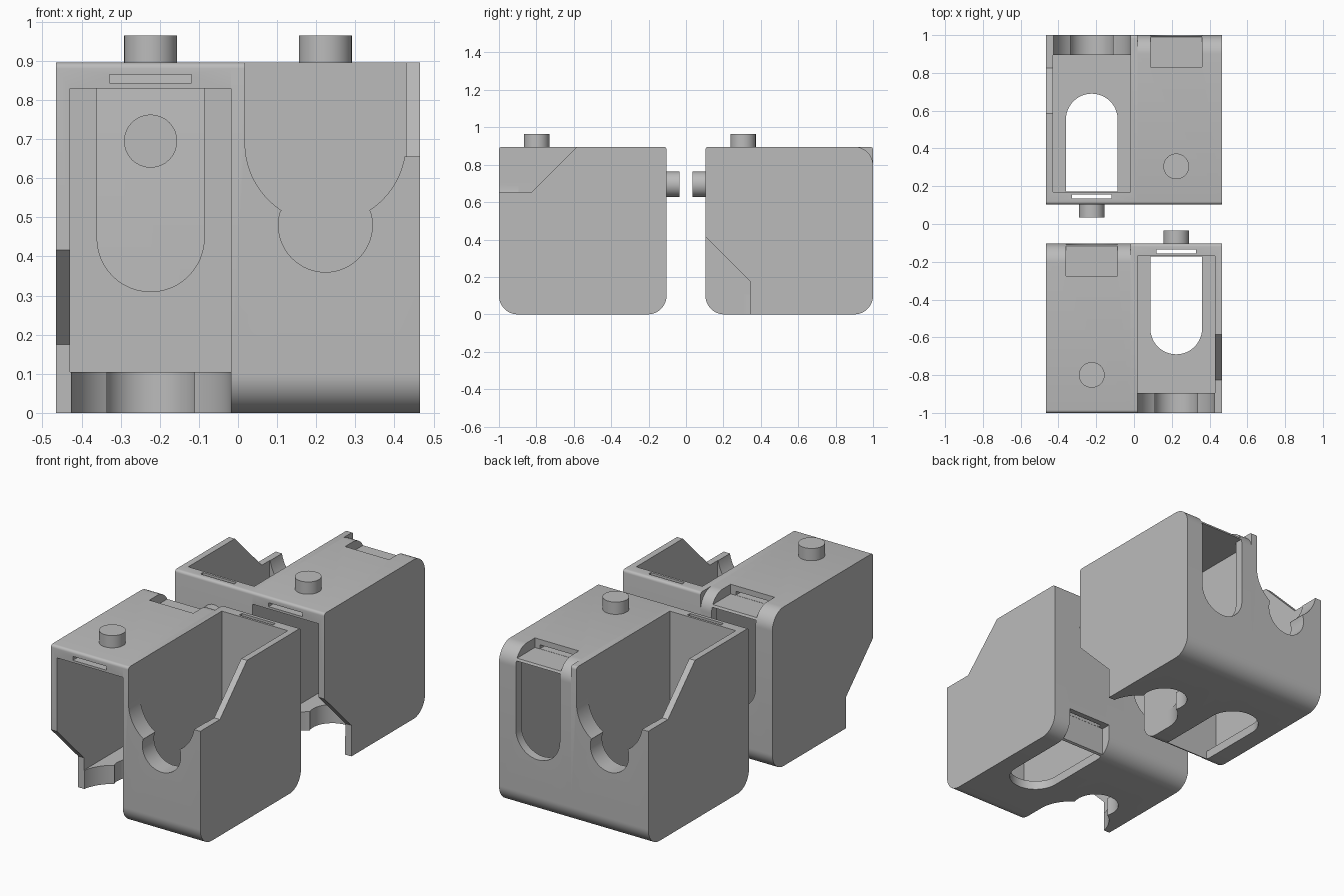
import bpy, bmesh
from math import sin, cos, radians

if "Cube" in bpy.data.objects:
    bpy.data.objects.remove(bpy.data.objects["Cube"])

grey = bpy.data.materials.new("plain_grey")
grey.use_nodes = True
grey.diffuse_color = (0.5, 0.5, 0.5, 1)
grey.node_tree.nodes["Principled BSDF"].inputs["Base Color"].default_value = (0.5, 0.5, 0.5, 1)

S = 0.896        # block size
MID = 0.2235     # pocket centre from the middle plane
HALF = 0.2055    # half width of the pocket
OUT = 0.2415     # outer face from the pocket centre
SLOT = 0.137     # half width of strap slot
SIDE, UP, ALONG = 0, 1, 2


def arc(cx, cy, r, start, end, n=16):
    steps = [radians(start + (end - start) * i / n) for i in range(n + 1)]
    return [(cx + r * cos(t), cy + r * sin(t)) for t in steps]


def rect(x0, x1, y0, y1):
    return [(x0, y0), (x1, y0), (x1, y1), (x0, y1)]


def prism(name, pts, axis, lo, hi, frame):
    """Extrude a profile in local (side, along, depth) space, then place it."""
    bm = bmesh.new()
    rings = []
    for t in (lo, hi):
        ring = []
        for p, q in pts:
            local = {"u": (t, p, q), "a": (p, t, q), "d": (p, q, t)}[axis]
            ring.append(bm.verts.new(frame(*local)))
        rings.append(ring)
        bm.faces.new(ring)
    n = len(pts)
    for i in range(n):
        j = (i + 1) % n
        bm.faces.new((rings[0][i], rings[0][j], rings[1][j], rings[1][i]))
    bmesh.ops.recalc_face_normals(bm, faces=bm.faces)
    mesh = bpy.data.meshes.new(name)
    bm.to_mesh(mesh)
    bm.free()
    mesh.materials.append(grey)
    obj = bpy.data.objects.new(name, mesh)
    bpy.context.collection.objects.link(obj)
    return obj


def activate(obj):
    bpy.ops.object.select_all(action="DESELECT")
    obj.select_set(True)
    bpy.context.view_layer.objects.active = obj


def cut(obj, *args):
    tool = prism("cutter", *args)
    tool.hide_render = True
    mod = obj.modifiers.new("cut", "BOOLEAN")
    mod.operation, mod.solver, mod.object = "DIFFERENCE", "EXACT", tool
    activate(obj)
    bpy.ops.object.modifier_apply(modifier=mod.name)
    bpy.data.objects.remove(tool)


def holder(name, frame, owns_divider):
    # rounded outer shell
    r, e = 0.1, 0.015
    shell = (arc(r, r, r, 180, 270) + arc(S - r, r, r, 270, 360)
             + arc(S - e, S - e, e, 0, 90, 4) + arc(e, S - e, e, 90, 180, 4))
    body = prism(name, shell, "u", -OUT if owns_divider else -HALF, OUT, frame)
    lo = -HALF if owns_divider else -HALF - 0.01

    # open pocket
    cut(body, rect(lo, HALF, 0.105, 0.83), "d", 0.05, 1.1, frame)
    # keyhole through the thick wall
    big = arc(0, 0.69, HALF, 0, -57)
    small = arc(0, 0.48, 0.12, 17, -197, 32)
    left = [(-x, y) for x, y in reversed(big)]
    keyhole = [(HALF, 1.1)] + big + small + left + [(lo, 0.7), (lo, 1.1)]
    cut(body, keyhole, "a", -0.1, 0.2, frame)
    # sloped cutaway in the outer wall
    slope = [(-0.1, 0.655), (0.175, 0.655), (0.62, 1.1), (-0.1, 1.1)]
    cut(body, slope, "u", HALF - 0.004, 0.3, frame)
    # round-ended slot in the floor
    slot = [(SLOT, 0.829)] + arc(0, 0.447, SLOT, 0, -180, 24) + [(-SLOT, 0.829)]
    cut(body, slot, "d", -0.1, 0.1, frame)
    # strap recess and the slit leading into it
    cut(body, rect(-SLOT, SLOT, 0.842, 1.0), "d", -0.1, 0.17, frame)
    cut(body, rect(-0.105, 0.105, 0.843, 0.865), "d", 0.1, 1.1, frame)

    peg = prism(name + "_peg", arc(0, 0.695, 0.068, 0, 348.75, 31), "a", 0.87, 0.965, frame)
    for obj in (body, peg):
        activate(obj)
        bpy.ops.object.shade_smooth_by_angle(angle=radians(30))


# two blocks, each with an upward pocket and a forward pocket side by side
holder("front_block_upward_pocket", lambda u, a, d: (MID + u, a - 1, d), True)
holder("front_block_forward_pocket", lambda u, a, d: (-MID - u, -0.104 - d, a), False)
holder("back_block_upward_pocket", lambda u, a, d: (-MID - u, 1 - a, d), True)
holder("back_block_forward_pocket", lambda u, a, d: (MID + u, 1 - d, a), False)
